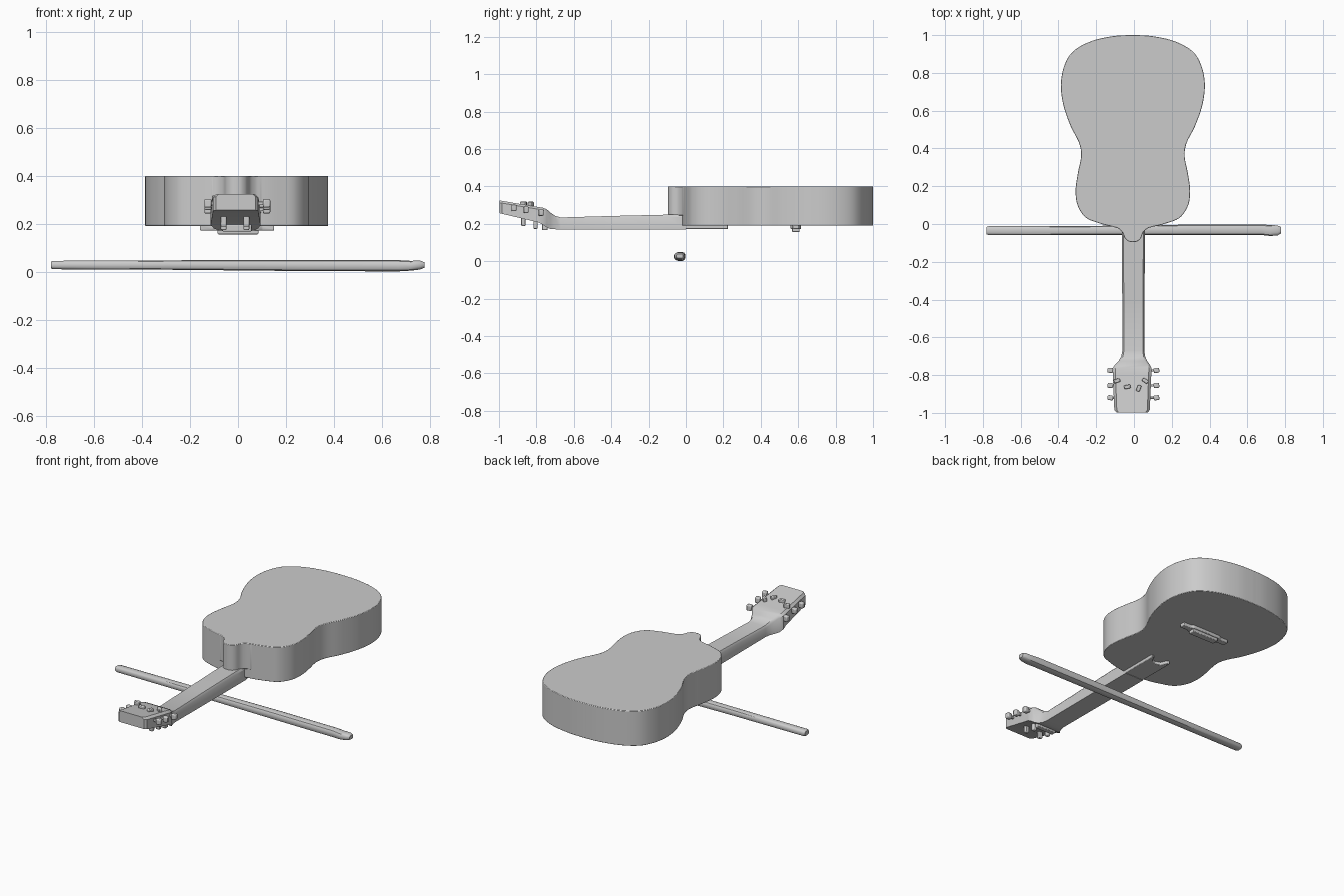
import bpy, bmesh, math
from mathutils import Vector, Matrix


def loft(name, rings, bevel=0.0, smooth=True):
    """Skin a list of equally long closed rings and cap both ends."""
    bm = bmesh.new()
    loops = [[bm.verts.new(p) for p in ring] for ring in rings]
    n = len(loops[0])
    for a, b in zip(loops, loops[1:]):
        for i in range(n):
            j = (i + 1) % n
            bm.faces.new((a[i], a[j], b[j], b[i]))
    bm.faces.new(loops[0])
    bm.faces.new(loops[-1])
    bmesh.ops.recalc_face_normals(bm, faces=bm.faces)
    me = bpy.data.meshes.new(name)
    bm.to_mesh(me)
    bm.free()
    ob = bpy.data.objects.new(name, me)
    bpy.context.collection.objects.link(ob)
    if bevel:
        m = ob.modifiers.new("bevel", 'BEVEL')
        m.width, m.segments, m.limit_method = bevel, 2, 'ANGLE'
    if smooth:
        bpy.ops.object.select_all(action='DESELECT')
        ob.select_set(True)
        bpy.context.view_layer.objects.active = ob
        bpy.ops.object.shade_smooth_by_angle(angle=math.radians(35))
    return ob


def spline(pts, steps=6):
    """Catmull-Rom curve through 2D points, ends repeated."""
    p = [Vector(q) for q in [pts[0]] + pts + [pts[-1]]]
    out = []
    for a, b, c, d in zip(p, p[1:], p[2:], p[3:]):
        for k in range(steps):
            t = k / steps
            out.append(0.5 * (2 * b + (c - a) * t + (2 * a - 5 * b + 4 * c - d) * t * t
                              + (3 * b - a - 3 * c + d) * t ** 3))
    return out + [p[-1]]


def mirrored(half, cx):
    """Close a half outline that starts and ends on the centre line."""
    return [(cx + p[0], p[1]) for p in half] + [(cx - p[0], p[1]) for p in half[-2:0:-1]]


def prism(name, outline, z0, z1, bevel=0.0):
    return loft(name, [[(x, y, z) for x, y in outline] for z in (z0, z1)], bevel)


def box(name, centre, size, bevel=0.004, turn=0.0):
    x, y, z = (s / 2 for s in size)
    rot = Matrix.Rotation(turn, 3, 'Z')
    c = Vector(centre)
    rings = [[c + rot @ Vector(p) for p in ((-x, -y, h), (x, -y, h), (x, y, h), (-x, y, h))]
             for h in (-z, z)]
    return loft(name, rings, bevel)


# Sound box, lying face down
half = [(0, 1.0), (0.1, 0.995), (0.22, 0.968), (0.315, 0.915), (0.362, 0.84), (0.381, 0.74),
        (0.368, 0.63), (0.33, 0.52), (0.285, 0.43), (0.274, 0.36), (0.291, 0.27), (0.303, 0.18),
        (0.293, 0.1), (0.25, 0.035), (0.18, 0.005), (0.1, -0.015), (0, -0.025)]
prism("body", mirrored(spline(half), -0.006), 0.19, 0.40, 0.003)

# Heel tongue joining neck and body
tongue = [(0, 0.05), (0.095, 0.045), (0.11, -0.008), (0.08, -0.022), (0.056, -0.042), (0.042, -0.075),
          (0.022, -0.092), (0, -0.096)]
prism("neck_heel", mirrored(spline(tongue, 4), -0.006), 0.245, 0.40, 0.003)

# Neck and tilted headstock: y, centre x, half width, low z, high z
sections = [(0.0, -0.003, 0.061, 0.17, 0.25), (-0.1, -0.003, 0.061, 0.17, 0.249),
            (-0.4, -0.003, 0.059, 0.17, 0.242), (-0.67, -0.003, 0.058, 0.17, 0.234),
            (-0.70, -0.004, 0.063, 0.171, 0.243), (-0.725, -0.006, 0.075, 0.173, 0.26),
            (-0.745, -0.008, 0.092, 0.18, 0.278), (-0.765, -0.01, 0.104, 0.195, 0.286),
            (-0.79, -0.01, 0.102, 0.208, 0.29), (-0.985, -0.01, 0.094, 0.254, 0.323),
            (-0.998, -0.01, 0.082, 0.257, 0.325)]
loft("neck_and_headstock",
     [[(c - w, y, lo), (c + w, y, lo), (c + w, y, hi - 0.012), (c + w * 0.86, y, hi),
       (c - w * 0.86, y, hi), (c - w, y, hi - 0.012)] for y, c, w, lo, hi in sections])

# Fingerboard end over the sound board, notched by the sound hole
board = [(0, -0.02), (0.061, -0.02), (0.062, 0.12), (0.062, 0.225), (0.045, 0.22),
         (0.03, 0.185), (0, 0.175)]
prism("fingerboard_end", mirrored(board, -0.003), 0.172, 0.195, 0.003)

# Nut block at the head of the fingerboard
box("nut", (-0.004, -0.755, 0.182), (0.12, 0.03, 0.03))

# Bridge with wings and saddle
wing = [(0, 0.615), (0.09, 0.615), (0.105, 0.605), (0.155, 0.605), (0.155, 0.57), (0.105, 0.57),
        (0.09, 0.56), (0, 0.56)]
prism("bridge", mirrored(wing, -0.004), 0.172, 0.195, 0.004)
box("saddle", (0.0, 0.588, 0.167), (0.17, 0.04, 0.022))

# Tuning pegs: shaft and button on each side
for side in (-1, 1):
    for i, (y, z) in enumerate([(-0.775, 0.26), (-0.855, 0.275), (-0.92, 0.285)]):
        label = f"{'left' if side < 0 else 'right'}_{i + 1}"
        box("peg_shaft_" + label, (-0.005 + side * 0.1, y, z), (0.04, 0.012, 0.014), 0.002)
        box("peg_button_" + label, (-0.003 + side * 0.122, y, z), (0.03, 0.026, 0.034),
            0.006, side * 0.12)

# String posts under the headstock and small plates on its back
for i, (x, y) in enumerate([(-0.06, -0.805), (0.035, -0.805), (-0.06, -0.87), (0.035, -0.87)]):
    z = 0.2 + (-0.79 - y) * 0.23
    box(f"string_post_{i + 1}", (x, y, z), (0.024, 0.022, 0.06), 0.005)
for i, (x, y, a) in enumerate([(-0.09, -0.83, 0.3), (-0.035, -0.862, 0.2),
                               (0.025, -0.87, 1.2), (0.06, -0.83, -0.6)]):
    box(f"back_plate_{i + 1}", (x, y, 0.305), (0.034, 0.02, 0.026), 0.004, a)

# Loose stick crossing beneath the neck: x, y, half depth, z, half height
stick = [(-0.78, -0.035, 0.02, 0.028, 0.014), (-0.77, -0.035, 0.024, 0.028, 0.018),
         (-0.3, -0.034, 0.024, 0.028, 0.02), (0.1, -0.032, 0.026, 0.027, 0.023),
         (0.3, -0.03, 0.028, 0.026, 0.024), (0.67, -0.03, 0.028, 0.025, 0.024),
         (0.72, -0.034, 0.03, 0.025, 0.021), (0.76, -0.034, 0.027, 0.028, 0.019),
         (0.777, -0.033, 0.018, 0.028, 0.012)]
rings = []
for x, y, d, z, h in stick:
    ring = []
    for k in range(12):
        a = math.tau * (k + 0.5) / 12
        c, s = math.cos(a), math.sin(a)
        # squarish oval cross-section
        ring.append((x, y + d * math.copysign(abs(c) ** 0.7, c),
                     max(0.0, z + h * math.copysign(abs(s) ** 0.7, s))))
    rings.append(ring)
loft("stick", rings)
